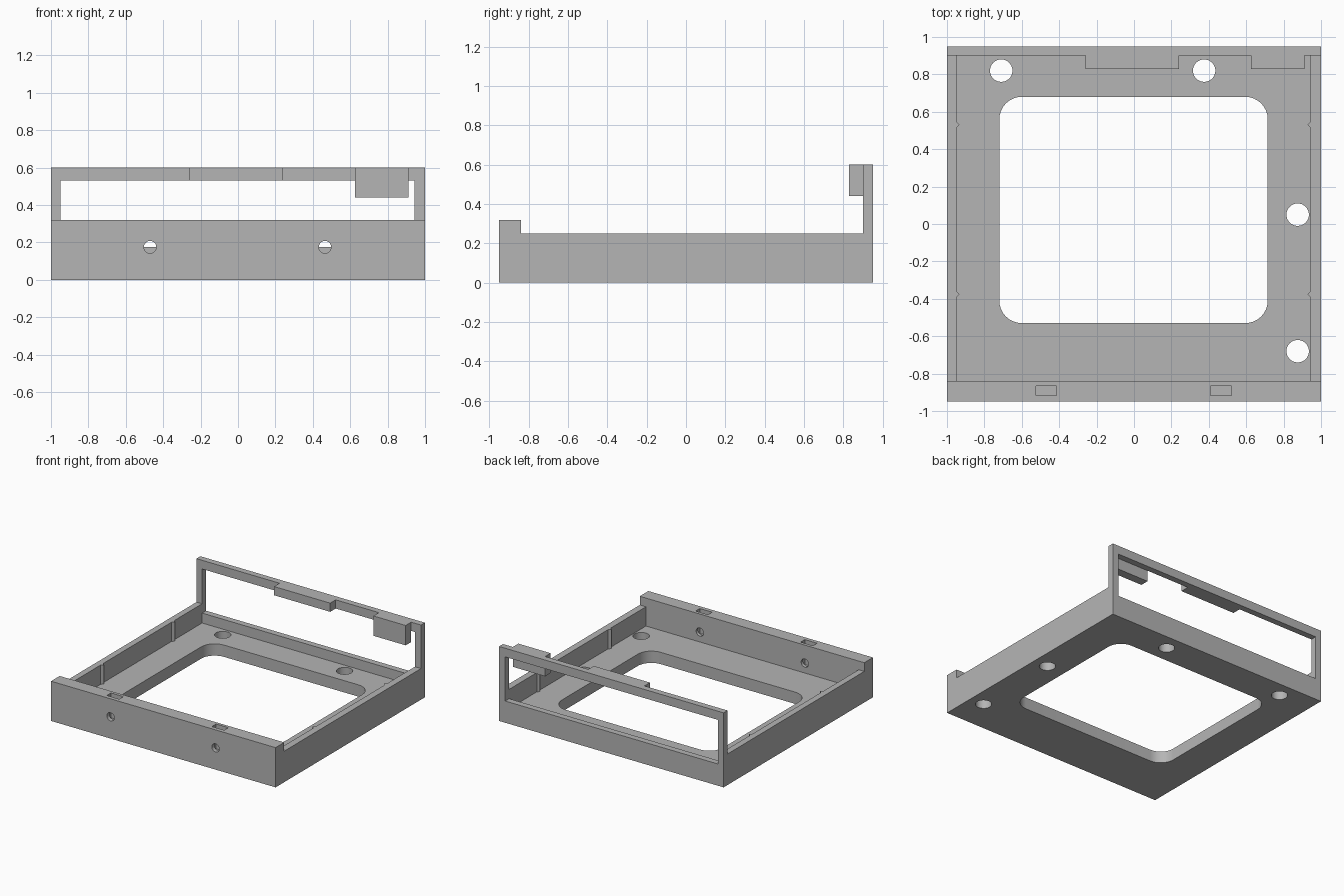
import bpy
import bmesh
from math import pi, cos, sin, radians
from mathutils import Matrix, Vector

old = bpy.data.objects.get("Cube")
if old:
    bpy.data.objects.remove(old, do_unlink=True)

GREY = (0.46, 0.46, 0.46, 1)
grey = bpy.data.materials.new("plain grey")
grey.use_nodes = True
grey.diffuse_color = GREY
grey.node_tree.nodes["Principled BSDF"].inputs["Base Color"].default_value = GREY


def prism(name, points, direction):
    """Extrude a flat outline of 3D points along a direction."""
    bm = bmesh.new()
    face = bm.faces.new([bm.verts.new(p) for p in points])
    out = bmesh.ops.extrude_face_region(bm, geom=[face])
    moved = [v for v in out["geom"] if isinstance(v, bmesh.types.BMVert)]
    bmesh.ops.translate(bm, verts=moved, vec=direction)
    bmesh.ops.recalc_face_normals(bm, faces=bm.faces)
    mesh = bpy.data.meshes.new(name)
    bm.to_mesh(mesh)
    bm.free()
    mesh.materials.append(grey)
    obj = bpy.data.objects.new(name, mesh)
    bpy.context.collection.objects.link(obj)
    return obj


def box(name, x0, x1, y0, y1, z0, z1):
    base = [(x0, y0, z0), (x1, y0, z0), (x1, y1, z0), (x0, y1, z0)]
    return prism(name, base, (0, 0, z1 - z0))


def rounded(name, x0, x1, y0, y1, r, steps, z0, z1):
    """Upright prism with rounded corners; a full circle when the box is 2r wide."""
    corners = [(x1 - r, y1 - r), (x0 + r, y1 - r), (x0 + r, y0 + r), (x1 - r, y0 + r)]
    pts = []
    for i, (cx, cy) in enumerate(corners):
        for s in range(steps + 1):
            a = (i + s / steps) * pi / 2
            p = Vector((cx + r * cos(a), cy + r * sin(a), z0))
            if not pts or (p - pts[-1]).length > 1e-4:
                pts.append(p)
    if (pts[0] - pts[-1]).length < 1e-4:
        pts.pop()
    return prism(name, pts, (0, 0, z1 - z0))


def cylinder(name, x, y, r, z0, z1):
    return rounded(name, x - r, x + r, y - r, y + r, r, 10, z0, z1)


# Inner limits shared by several parts
LEFT, RIGHT, FRONT, BACK = 0.945, -0.95, -0.84, 0.9
FLOOR, SIDE_TOP, SILL, LINTEL, TOP = 0.095, 0.25, 0.175, 0.53, 0.6

# Tray body: side silhouette extruded across the width
outline = [(-0.95, 0), (0.95, 0), (0.95, TOP), (BACK, TOP), (BACK, SIDE_TOP),
           (FRONT, SIDE_TOP), (FRONT, 0.32), (-0.95, 0.32)]
tray = prism("tray_body", [(-1, y, z) for y, z in outline], (2, 0, 0))

# Cutters: cavity, rear window and floor opening
cutters = [
    box("cavity_cutter", RIGHT, LEFT, FRONT, BACK, FLOOR, 1),
    box("window_cutter", RIGHT, LEFT, 0.85, 1.1, SILL, LINTEL),
    rounded("opening_cutter", -0.72, 0.715, -0.53, 0.68, 0.12, 8, -0.1, 0.3),
]
# Floor screw holes
for x, y in [(-0.71, 0.82), (0.375, 0.82), (0.875, 0.05), (0.875, -0.68)]:
    cutters.append(cylinder("floor_hole_cutter", x, y, 0.06, -0.1, 0.13))
# Front screw holes and the nut slots above them
for x in (-0.47, 0.465):
    hole = cylinder("front_hole_cutter", 0, 0, 0.033, -0.1, 0.1)
    hole.data.transform(Matrix.Translation((x, -0.895, 0.175)) @ Matrix.Rotation(radians(90), 4, "X"))
    cutters.append(hole)
    cutters.append(box("nut_slot_cutter", x - 0.055, x + 0.055, -0.918, -0.865, 0.12, 0.5))

for cutter in cutters:
    cutter.hide_render = True
    mod = tray.modifiers.new(cutter.name, "BOOLEAN")
    mod.operation = "DIFFERENCE"
    mod.solver = "EXACT"
    mod.object = cutter

# Bake the cuts and discard the cutters
graph = bpy.context.evaluated_depsgraph_get()
baked = bpy.data.meshes.new_from_object(tray.evaluated_get(graph))
tray.modifiers.clear()
tray.data = baked
for cutter in cutters:
    bpy.data.objects.remove(cutter, do_unlink=True)

# Tabs hanging inside the rear frame
box("centre_tab", -0.26, 0.24, 0.83, BACK, LINTEL, TOP)
box("corner_block", 0.625, 0.912, 0.83, BACK, 0.44, TOP)

# Small pointed ribs on the inner side walls
for side, wall, inward in (("left", LEFT, -1), ("right", RIGHT, 1)):
    for end, y in (("back", 0.53), ("front", -0.375)):
        tri = [(wall, y - 0.018, FLOOR), (wall + inward * 0.017, y, FLOOR), (wall, y + 0.018, FLOOR)]
        prism(f"{side}_{end}_rib", tri, (0, 0, SIDE_TOP - FLOOR))

# Smooth the round holes, keep the edges sharp
bpy.ops.object.select_all(action="DESELECT")
tray.select_set(True)
bpy.context.view_layer.objects.active = tray
bpy.ops.object.shade_smooth_by_angle(angle=radians(30))
